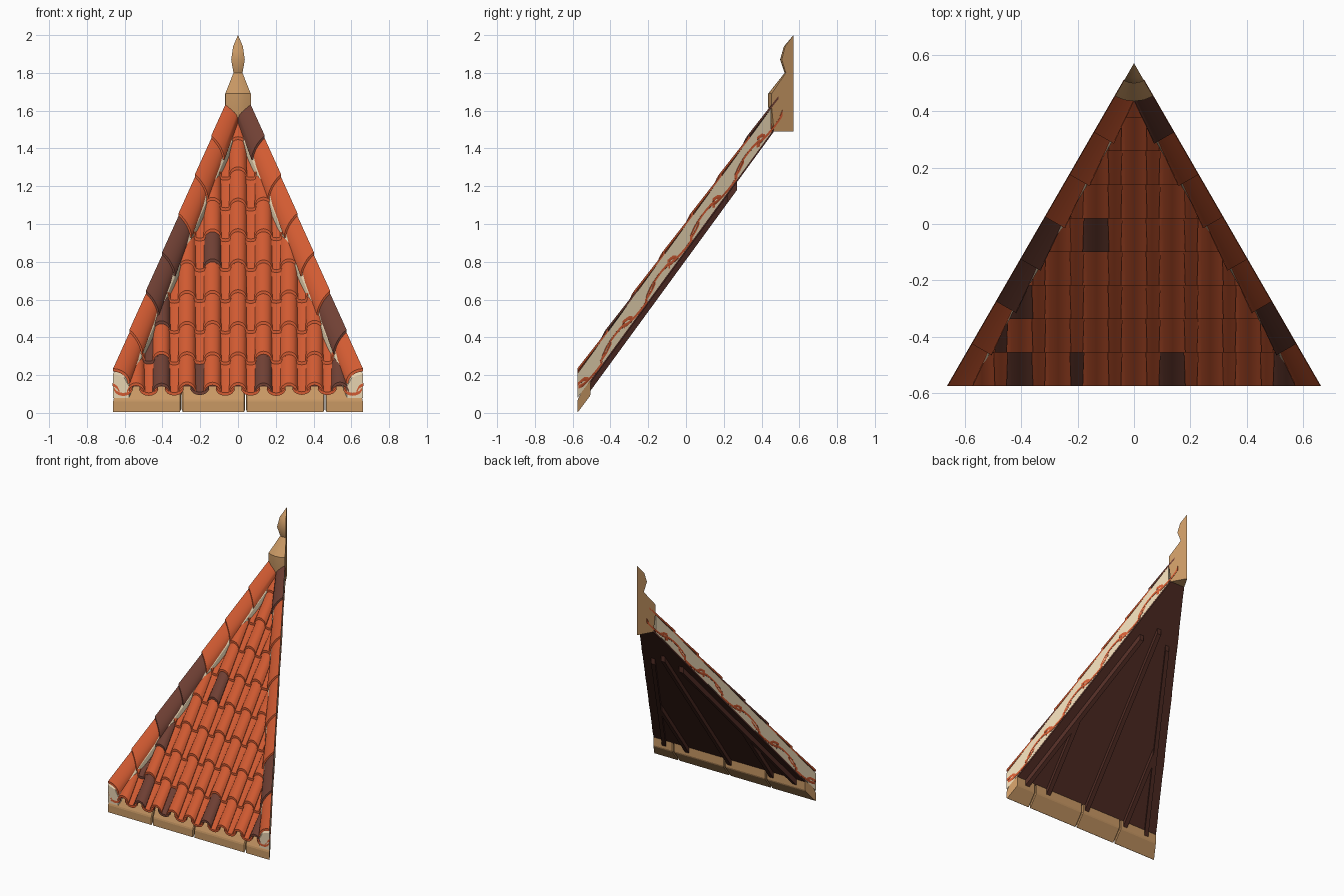
import bpy, bmesh, math, random
from mathutils import Vector

random.seed(4)
if "Cube" in bpy.data.objects:
    bpy.data.objects.remove(bpy.data.objects["Cube"], do_unlink=True)

SLOPE, APEX, EAVE = 1.37, 0.57, -0.575
TAN, SIN, COS = math.tan(math.pi / 6), 0.5, math.cos(math.pi / 6)


def material(name, rgb):
    lin = [((v / 255 + 0.055) / 1.055) ** 2.4 for v in rgb] + [1]
    m = bpy.data.materials.new(name)
    m.use_nodes = True
    m.diffuse_color = lin
    m.node_tree.nodes["Principled BSDF"].inputs["Base Color"].default_value = lin
    return m


terracotta = material("terracotta", (210, 91, 50))
burnt = material("burnt clay", (112, 64, 52))
stone = material("tan stone", (200, 152, 100))
mortar = material("pale mortar", (232, 212, 178))
timber = material("dark timber", (82, 45, 37))


def on_roof(x, y, c):
    """Point at height c over the sloping plane."""
    return Vector((x, y, SLOPE * y + c))


def on_hip(side, s, o, c):
    """Point at o inward from the hip line, at station s along it."""
    return on_roof(side * (TAN * (APEX - s) - COS * o), s - SIN * o, c)


def loft(bm, rings, mat=0):
    """Closed solid through rings of equal point count."""
    vs = [[bm.verts.new(p) for p in r] for r in rings]
    n = len(vs[0])
    faces = [bm.faces.new(vs[0]), bm.faces.new(vs[-1][::-1])]
    for a, b in zip(vs, vs[1:]):
        for i in range(n):
            j = (i + 1) % n
            faces.append(bm.faces.new((a[i], b[i], b[j], a[j])))
    for f in faces:
        f.material_index = mat


def clip(bm, co, outward):
    """Cut away everything beyond a plane and close the cut."""
    bmesh.ops.bisect_plane(bm, geom=bm.verts[:] + bm.edges[:] + bm.faces[:], dist=1e-6,
                           plane_co=co, plane_no=outward, clear_outer=True)
    edges = [e for e in bm.edges if e.is_boundary]
    if not edges:
        return
    for f in bmesh.ops.holes_fill(bm, edges=edges, sides=0)["faces"]:
        near = [g for e in f.edges for g in e.link_faces if g is not f]
        if near:
            f.material_index = near[0].material_index


def clip_hips(bm, proud):
    for side in (-1, 1):
        n = Vector((side * COS, SIN, 0))
        clip(bm, Vector((0, APEX, 0)) + n * proud, n)


def finish(bm, name, mats, smooth=False):
    bmesh.ops.recalc_face_normals(bm, faces=bm.faces[:])
    me = bpy.data.meshes.new(name)
    bm.to_mesh(me)
    bm.free()
    for m in mats:
        me.materials.append(m)
    ob = bpy.data.objects.new(name, me)
    bpy.context.collection.objects.link(ob)
    if smooth:
        bpy.ops.object.select_all(action='DESELECT')
        ob.select_set(True)
        bpy.context.view_layer.objects.active = ob
        bpy.ops.object.shade_smooth_by_angle(angle=math.radians(35))
    return ob


# Triangular deck under the tiles
bm = bmesh.new()
loft(bm, [[on_roof(-0.66, -0.55, c), on_roof(0.66, -0.55, c), on_roof(0.66, APEX, c),
           on_roof(-0.66, APEX, c)] for c in (0.852, 0.868)])
clip_hips(bm, -0.001)
finish(bm, "roof_deck", [timber])

# Rafters beneath: three along the slope, two along the hips
bm = bmesh.new()


def rafter(x0, y0, x1, y1, w=0.017):
    loft(bm, [[on_roof(x + dx, y, c) for dx, c in
               ((-w, 0.81), (w, 0.81), (w, 0.855), (-w, 0.855))]
              for x, y in ((x0, y0), (x1, y1))])


rafter(0, -0.515, 0, 0.27)
for side in (-1, 1):
    rafter(side * 0.345, -0.515, side * 0.345, -0.19)
    rafter(side * 0.54, -0.515, side * 0.115, 0.22)
finish(bm, "rafters", [timber])

# Eaves course of four chamfered blocks
PROFILE = [(EAVE, 0), (EAVE, 0.065), (-0.55, 0.12), (-0.505, 0.168), (-0.505, 0.094)]
joints = (-0.68, -0.3, 0.04, 0.46, 0.68)
for k, (x0, x1) in enumerate(zip(joints, joints[1:])):
    bm = bmesh.new()
    loft(bm, [[Vector((x, y, z)) for y, z in PROFILE] for x in (x0 + 0.002, x1 - 0.002)])
    bmesh.ops.bevel(bm, geom=bm.edges[:], offset=0.006, segments=1, affect='EDGES')
    clip_hips(bm, 0)
    finish(bm, f"eaves_block_{k + 1}", [stone])

# Roof tiles: alternating hollow pans and arched covers in nine rows
ROW, PITCH, THICK = 0.119, 0.135, 0.016
BURNT_COVERS = {(0, -3), (0, 1), (0, 4), (2, -3), (4, -1)}
BURNT_PANS = {(0, -2), (1, -4)}


def tile(bm, x, row, half, edge, mid, mat):
    """Curved tile whose lower end is raised over the row below."""
    y0 = EAVE + ROW * row
    lift = random.uniform(-0.003, 0.004)
    rings = []
    for y, w, up in ((y0, half, 0.02 + lift), (y0 + ROW + 0.014, half * 0.9, 0)):
        top = []
        for i in range(9):
            t = i / 4 - 1
            c = edge + (mid - edge) * math.sqrt(max(0, 1 - t * t)) ** 1.3
            top.append(on_roof(x + w * t, y, c + up))
        under = [p - Vector((0, 0, THICK)) for p in reversed(top)]
        rings.append(top + under)
    loft(bm, rings, mat)


pans, covers = bmesh.new(), bmesh.new()
for row in range(9):
    reach = TAN * (APEX - EAVE - ROW * row) + 0.03
    for k in range(-5, 6):
        x = k * PITCH
        if abs(x) < reach:
            tile(covers, x, row, 0.047, 0.888, 0.928, int((row, k) in BURNT_COVERS))
        x += PITCH / 2
        if abs(x) < reach:
            tile(pans, x, row, 0.05, 0.905, 0.876, int((row, k) in BURNT_PANS))
for bm, name in ((pans, "pan_tiles"), (covers, "cover_tiles")):
    clip_hips(bm, 0.002)
    finish(bm, name, [terracotta, burnt], True)

# Hip mortar beds and the rounded hip caps above them
BED = [(0, 0.866), (0.072, 0.866), (0.072, 0.93), (0.05, 0.975), (0, 0.995)]
BURNT_CAPS = {-1: (2, 3), 1: (1, 6)}
for side, label in ((-1, "right"), (1, "left")):
    bm = bmesh.new()
    loft(bm, [[on_hip(side, s, o, c) for o, c in BED] for s in (EAVE, 0.45)])
    clip(bm, Vector((0, EAVE, 0)), Vector((0, -1, 0)))
    clip(bm, Vector((0, 0, 0)), Vector((-side, 0, 0)))
    finish(bm, f"hip_mortar_{label}", [mortar])

    bm = bmesh.new()
    for k in range(7):
        s0 = EAVE + 0.15 * k
        rings = []
        for s, w, rise in ((s0, 0.081, 0.016), (s0 + 0.165, 0.064, 0)):
            outer, inner = [], []
            for i in range(7):
                a = math.radians(15 * i)
                outer.append(on_hip(side, s, w * math.sin(a),
                                    0.935 + rise + 0.072 * math.cos(a)))
                inner.append(on_hip(side, s, (w - 0.01) * math.sin(a),
                                    0.927 + rise + 0.064 * math.cos(a)))
            rings.append(outer + inner[::-1])
        loft(bm, rings, int(k in BURNT_CAPS[side]))
    clip(bm, Vector((0, EAVE, 0)), Vector((0, -1, 0)))
    clip(bm, Vector((0, 0, 0)), Vector((-side, 0, 0)))
    finish(bm, f"hip_caps_{label}", [terracotta, burnt], True)

# Finial: a sixth of a turned stone post at the peak
TURNING = [(0.12, 1.49), (0.135, 1.62), (0.135, 1.69), (0.048, 1.8),
           (0.072, 1.87), (0.052, 1.94), (0.001, 2.0)]
bm = bmesh.new()
rings = []
for r, z in TURNING:
    ring = [Vector((0, APEX, z))]
    for i in range(5):
        a = math.radians(-30 + 15 * i)
        ring.append(Vector((r * math.sin(a), APEX - r * math.cos(a), z)))
    rings.append(ring)
loft(bm, rings)
finish(bm, "finial", [stone], True)
